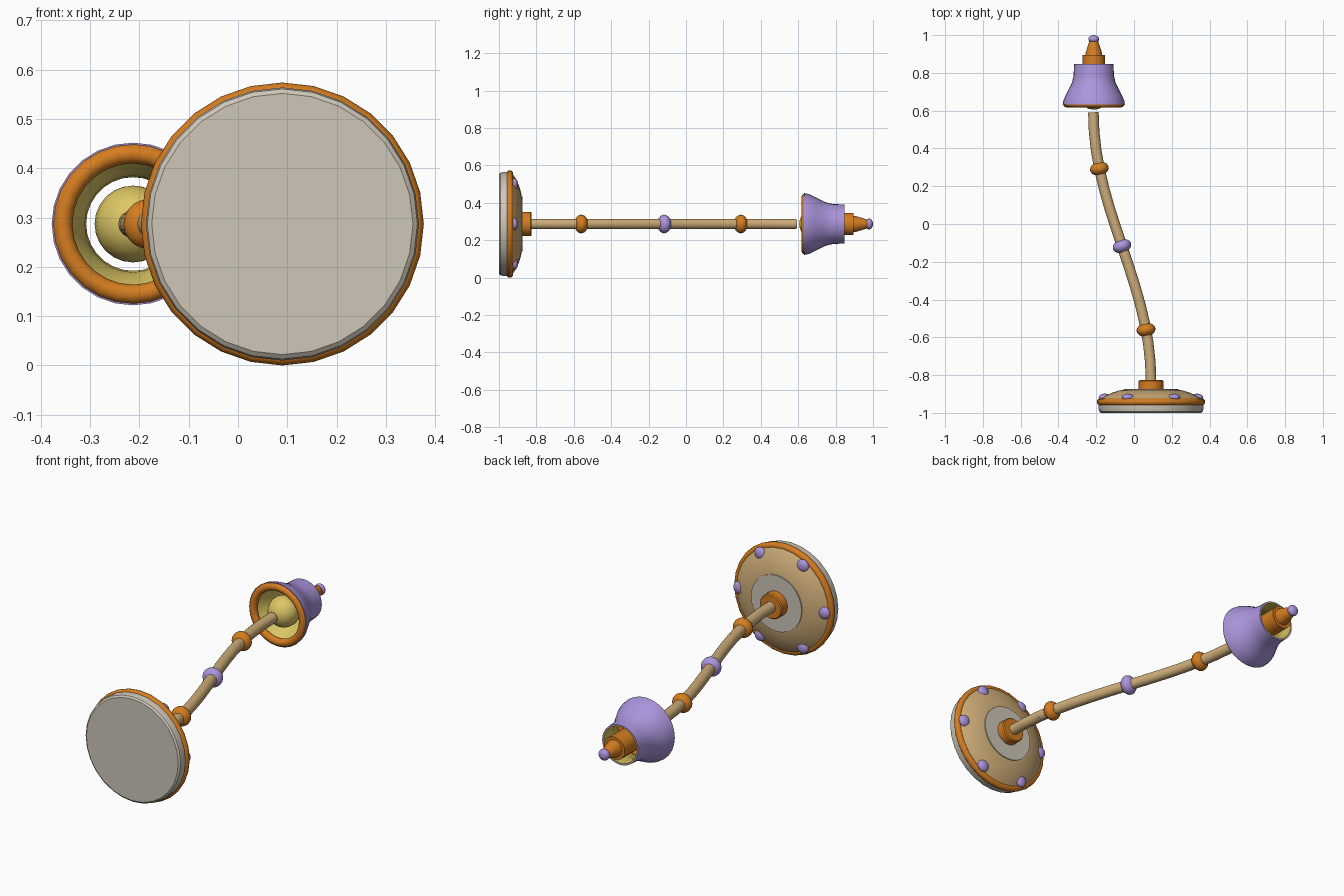
import bpy
import math
from mathutils import Vector

cube = bpy.data.objects.get("Cube")
if cube:
    bpy.data.objects.remove(cube, do_unlink=True)


def material(name, rgb):
    m = bpy.data.materials.new(name)
    m.use_nodes = True
    m.diffuse_color = (*rgb, 1)
    m.node_tree.nodes["Principled BSDF"].inputs["Base Color"].default_value = (*rgb, 1)
    return m


LILAC = material("lilac", (0.41, 0.30, 0.72))
ORANGE = material("orange", (0.66, 0.205, 0.015))
TAN = material("tan", (0.62, 0.42, 0.19))
STONE = material("stone", (0.62, 0.57, 0.48))
YELLOW = material("yellow", (0.72, 0.57, 0.13))

# The lamp lies on its side, so every part turns about the y axis
HEIGHT = 0.287
BASE_X, SHADE_X = 0.09, -0.213
TURN = (-math.pi / 2, 0, 0)


def finish(obj, name, mat, angle=35):
    obj.name = name
    obj.data.materials.append(mat)
    bpy.ops.object.select_all(action='DESELECT')
    obj.select_set(True)
    bpy.context.view_layer.objects.active = obj
    bpy.ops.object.shade_smooth_by_angle(angle=math.radians(angle))
    return obj


def lathe(name, mat, x, profile, sides=28, closed=False):
    """Spin (radius, y) points about the y axis through x."""
    n = len(profile)
    verts, faces = [], []
    for i in range(sides):
        a = math.tau * i / sides
        verts += [(x + r * math.sin(a), y, HEIGHT + r * math.cos(a)) for r, y in profile]
    for i in range(sides):
        j = (i + 1) % sides
        for k in range(n if closed else n - 1):
            l = (k + 1) % n
            faces.append((i * n + k, i * n + l, j * n + l, j * n + k))
    if not closed:
        faces.append([i * n for i in range(sides)])
        faces.append([i * n + n - 1 for i in reversed(range(sides))])
    mesh = bpy.data.meshes.new(name)
    mesh.from_pydata(verts, [], faces)
    obj = bpy.data.objects.new(name, mesh)
    bpy.context.collection.objects.link(obj)
    bpy.context.view_layer.objects.active = obj
    obj.select_set(True)
    bpy.ops.object.mode_set(mode='EDIT')
    bpy.ops.mesh.select_all(action='SELECT')
    bpy.ops.mesh.normals_make_consistent(inside=False)
    bpy.ops.object.mode_set(mode='OBJECT')
    return finish(obj, name, mat)


def ball(name, mat, loc, size, rot=(0, 0, 0)):
    bpy.ops.mesh.primitive_uv_sphere_add(segments=20, ring_count=12, radius=1,
                                         location=loc, rotation=rot)
    obj = bpy.context.object
    obj.scale = size
    return finish(obj, name, mat, 60)


def ring(name, mat, x, y, major, minor):
    bpy.ops.mesh.primitive_torus_add(major_segments=28, minor_segments=12, rotation=TURN,
                                     major_radius=major, minor_radius=minor,
                                     location=(x, y, HEIGHT))
    return finish(bpy.context.object, name, mat, 60)


# Base
lathe("base_foot", STONE, BASE_X, [(0.265, -1.0), (0.274, -0.993), (0.277, -0.98), (0.277, -0.94)])
ring("base_rim", ORANGE, BASE_X, -0.942, 0.269, 0.018)
lathe("base_dome", TAN, BASE_X, [(0.27, -0.945), (0.265, -0.925), (0.24, -0.908),
                                 (0.205, -0.893), (0.17, -0.882), (0.14, -0.877)])
lathe("base_plate", STONE, BASE_X, [(0.146, -0.884), (0.146, -0.873)])
lathe("base_collar", ORANGE, BASE_X, [(0.065, -0.88), (0.065, -0.832), (0.06, -0.826)], 20)
for i in range(6):
    a = math.tau * i / 6
    ball("base_stud", LILAC, (BASE_X + 0.245 * math.cos(a), -0.918, HEIGHT + 0.245 * math.sin(a)),
         (0.032, 0.02, 0.032))


# Stem made of short tubes along a gentle S curve
def stem_point(y):
    return Vector((-0.0625 - 0.1525 * math.sin(math.pi * (y + 0.12) / 1.42), y, HEIGHT))


START, END, COUNT = -0.835, 0.59, 14
for i in range(COUNT):
    a = stem_point(START + (END - START) * i / COUNT)
    b = stem_point(START + (END - START) * (i + 1) / COUNT)
    bpy.ops.mesh.primitive_cylinder_add(vertices=16, radius=0.028, depth=(b - a).length + 0.003,
                                        location=(a + b) / 2,
                                        rotation=(b - a).to_track_quat('Z', 'Y').to_euler())
    finish(bpy.context.object, "stem_segment", TAN)

for y, mat in ((-0.56, ORANGE), (-0.117, LILAC), (0.293, ORANGE)):
    along = stem_point(y + 0.01) - stem_point(y - 0.01)
    ball("stem_bead", mat, stem_point(y), (0.05, 0.05, 0.036),
         along.to_track_quat('Z', 'Y').to_euler())

# Bell shade open at both ends, with a yellow lining
bell = [(0.165, 0.632), (0.161, 0.655), (0.147, 0.685), (0.129, 0.72), (0.115, 0.75),
        (0.107, 0.785), (0.104, 0.847)]
middle = [(r - 0.005, y) for r, y in bell]
inner = [(r - 0.009, y) for r, y in bell]
lathe("shade", LILAC, SHADE_X, bell + middle[::-1], closed=True)
lathe("shade_lining", YELLOW, SHADE_X, middle + inner[::-1], closed=True)
ring("shade_rim", ORANGE, SHADE_X, 0.637, 0.143, 0.02)

# Bulb, socket and finial
ball("bulb", YELLOW, (SHADE_X, 0.683, HEIGHT), (0.078, 0.078, 0.078))
lathe("socket", ORANGE, SHADE_X, [(0.06, 0.74), (0.06, 0.895)], 20)
lathe("socket_cone", ORANGE, SHADE_X, [(0.045, 0.89), (0.042, 0.91), (0.023, 0.97)], 20)
ball("finial", LILAC, (SHADE_X, 0.979, HEIGHT), (0.029, 0.021, 0.029))
